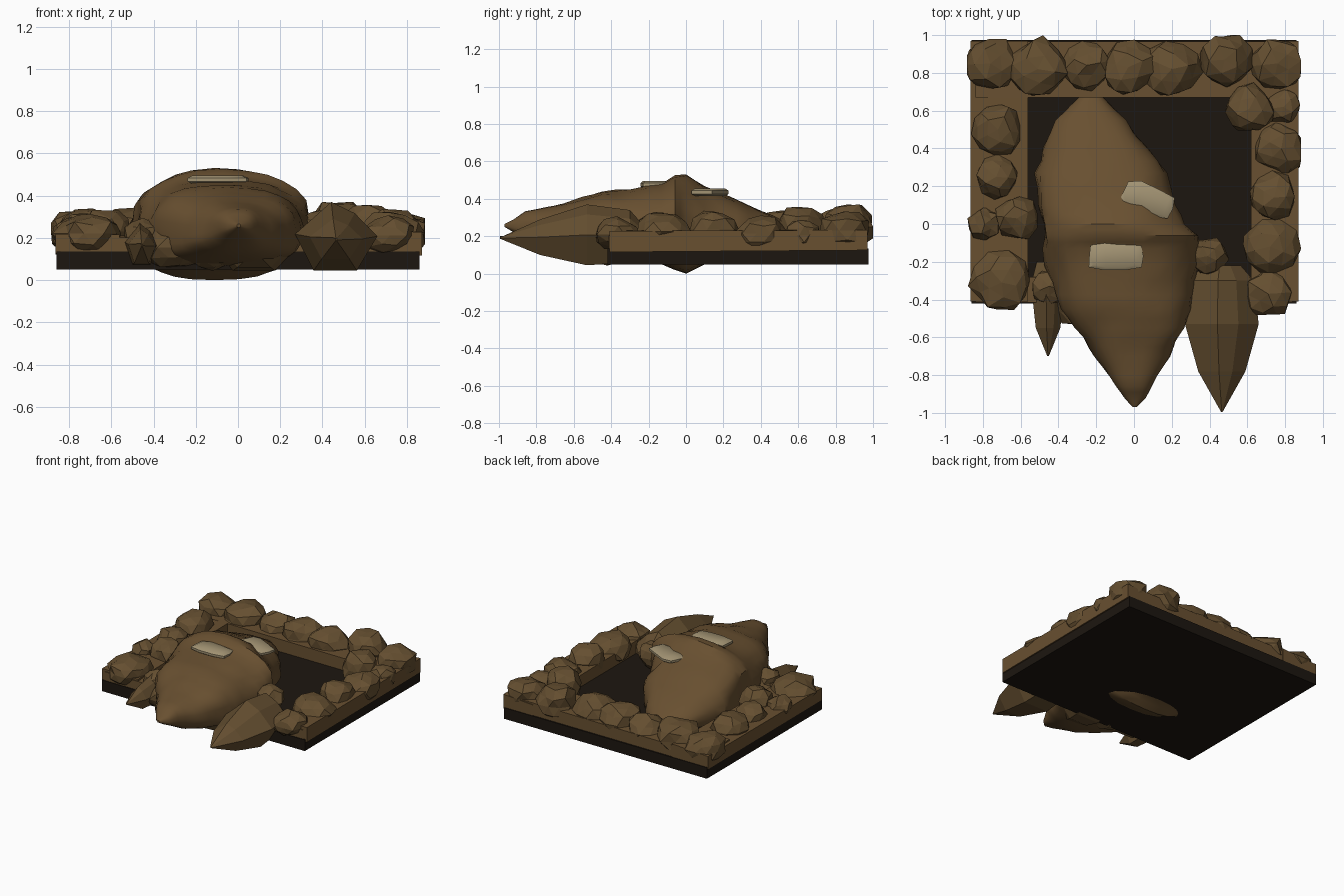
import bpy, bmesh, math, random
from mathutils import Vector, noise

if "Cube" in bpy.data.objects:
    bpy.data.objects.remove(bpy.data.objects["Cube"])

random.seed(4)


def material(name, rgb):
    m = bpy.data.materials.new(name)
    m.diffuse_color = (*rgb, 1)
    m.use_nodes = True
    m.node_tree.nodes["Principled BSDF"].inputs["Base Color"].default_value = m.diffuse_color
    return m


DARK = material("dark_soil", (0.012, 0.008, 0.005))
BROWN = material("brown_earth", (0.14, 0.08, 0.03))
ROCK = material("brown_rock", (0.13, 0.078, 0.03))
PALE = material("pale_stone", (0.36, 0.29, 0.17))


def make(name, bm, mat):
    bmesh.ops.recalc_face_normals(bm, faces=bm.faces[:])
    me = bpy.data.meshes.new(name)
    bm.to_mesh(me)
    bm.free()
    ob = bpy.data.objects.new(name, me)
    bpy.context.collection.objects.link(ob)
    me.materials.append(mat)
    return ob


def smooth(ob, deg):
    bpy.ops.object.select_all(action='DESELECT')
    ob.select_set(True)
    bpy.context.view_layer.objects.active = ob
    bpy.ops.object.shade_smooth_by_angle(angle=math.radians(deg))


def box(name, x0, x1, y0, y1, z0, z1, mat, wobble=0.0):
    bm = bmesh.new()
    bmesh.ops.create_cube(bm, size=1)
    for v in bm.verts:
        w = random.uniform(-wobble, wobble)
        v.co = ((x0 + x1) / 2 + v.co.x * (x1 - x0),
                (y0 + y1) / 2 + v.co.y * (y1 - y0),
                (z0 + z1) / 2 + v.co.z * (z1 - z0) + w)
    return make(name, bm, mat)


def loft(name, rings, mat):
    bm = bmesh.new()
    vr = [[bm.verts.new(p) for p in r] for r in rings]
    n = len(vr[0])
    for a, b in zip(vr, vr[1:]):
        for i in range(n):
            j = (i + 1) % n
            bm.faces.new((a[i], a[j], b[j], b[i]))
    bm.faces.new(vr[0])
    bm.faces.new(vr[-1])
    return make(name, bm, mat)


def rock(name, x, y, r, top, low=0.12):
    bm = bmesh.new()
    bmesh.ops.create_icosphere(bm, subdivisions=2, radius=1)
    spin = random.uniform(0, 6.28)
    for v in bm.verts:
        d = v.co * random.uniform(0.84, 1.1)
        c, s = math.cos(spin), math.sin(spin)
        px = x + r * (d.x * c - d.y * s)
        py = y + r * (d.x * s + d.y * c)
        pz = (top + low) / 2 + d.z * (top - low) / 2
        v.co = (max(-0.885, min(0.885, px)), min(1.0, py), pz)
    return make(name, bm, mat=ROCK)


# dark base slab and raised earth rim
box("base_slab", -0.86, 0.86, -0.42, 0.975, 0.05, 0.135, DARK)
box("rim_left", -0.865, -0.56, -0.41, 0.97, 0.12, 0.225, BROWN, 0.012)
box("rim_right", 0.62, 0.87, -0.41, 0.97, 0.12, 0.225, BROWN, 0.012)
box("rim_front", -0.84, 0.84, -0.415, -0.28, 0.12, 0.21, BROWN, 0.01)
box("rim_back", -0.84, 0.84, 0.67, 0.965, 0.12, 0.225, BROWN, 0.01)

# rocks along the rim: x, y, radius, top
rocks = [(-.76, .85, .15, .33), (-.51, .82, .165, .36), (-.25, .84, .13, .33),
         (-.03, .83, .15, .36), (.2, .82, .155, .35), (.48, .87, .145, .38),
         (.76, .85, .145, .34), (-.72, .5, .135, .35), (-.73, .25, .115, .32),
         (-.62, .03, .12, .34), (-.79, .0, .09, .3), (-.7, -.31, .165, .32),
         (.61, .61, .135, .37), (.78, .4, .14, .31), (.74, .14, .13, .35),
         (.72, -.12, .155, .33), (.39, -.17, .105, .34), (.71, -.37, .13, .3),
         (-.45, -.33, .1, .29), (.79, .62, .1, .29)]
for i, (x, y, r, t) in enumerate(rocks):
    rock(f"rim_rock_{i + 1}", x, y, r, t)

# earth heap lofted along y: y, left, right, bottom, top
heap = [(.67, -.29, -.16, .10, .20), (.55, -.41, -.05, .08, .27),
        (.4, -.47, .08, .07, .34), (.27, -.53, .17, .06, .40),
        (.1, -.51, .21, .05, .47), (.0, -.49, .27, .0, .53),
        (-.06, -.49, .35, .02, .525), (-.13, -.49, .34, .05, .48),
        (-.3, -.44, .31, .06, .455), (-.45, -.40, .30, .07, .44),
        (-.55, -.32, .27, .08, .41), (-.65, -.24, .21, .10, .375),
        (-.75, -.17, .16, .13, .355), (-.86, -.10, .10, .19, .335),
        (-.92, -.05, .06, .22, .29), (-.97, -.005, .012, .25, .265)]


def signed_pow(v, e):
    return math.copysign(abs(v) ** e, v)


rings, N = [], 28
for a, b in zip(heap, heap[1:] + heap[-1:]):
    for t in ((0, .5) if a is not b else (0,)):
        y, l, r, z0, z1 = (p + (q - p) * t for p, q in zip(a, b))
        mid = z0 + (z1 - z0) * 0.4
        ring = []
        for k in range(N):
            ang = 2 * math.pi * k / N
            c, s = signed_pow(math.cos(ang), .8), signed_pow(math.sin(ang), .8)
            p = Vector(((l + r) / 2 + c * (r - l) / 2, y,
                        mid + s * ((z1 - mid) if s > 0 else (mid - z0))))
            d = noise.noise(p * 7) * 0.035 * min(1, (r - l) * 2)
            p.x += c * d
            if s > 0:
                p.z += s * d * 0.4
            ring.append(p)
        rings.append(ring)
smooth(loft("earth_heap", rings, BROWN), 35)


# pale flat stones on the heap
def flat_stone(name, x, y, z, rx, ry, h, turn):
    rs = []
    for dz, k in ((-h, .8), (-h * .4, 1), (h * .4, 1), (h, .8)):
        ring = []
        for i in range(10):
            a = 2 * math.pi * i / 10
            w = k * (1 + 0.1 * math.sin(i * 2.3))
            px = rx * w * signed_pow(math.cos(a), .75)
            py = ry * w * signed_pow(math.sin(a), .75)
            ring.append((x + px * math.cos(turn) - py * math.sin(turn),
                         y + px * math.sin(turn) + py * math.cos(turn), z + dz))
        rs.append(ring)
    smooth(loft(name, rs, PALE), 40)


flat_stone("flat_stone_front", -.10, -.17, .475, .15, .08, .021, 0)
flat_stone("flat_stone_back", .07, .13, .435, .145, .08, .021, -.35)


# pointed boulders at the front edge: sections are y, width, bottom, top
def spike(name, x, sections):
    rs = []
    for y, w, z0, z1 in sections:
        m = (z0 + z1) / 2 + 0.01
        rs.append([(x - w, y, m), (x - w * .55, y, z0), (x + w * .5, y, z0),
                   (x + w, y, m - .01), (x + w * .45, y, z1 - (z1 - m) * .35),
                   (x - w * .12, y, z1)])
    loft(name, rs, ROCK)


spike("pointed_boulder_right", .465, [
    (-.22, .1, .10, .25), (-.3, .17, .06, .34), (-.53, .195, .045, .37),
    (-.78, .125, .10, .29), (-.995, .004, .187, .193)])
spike("pointed_boulder_left", -.455, [
    (-.2, .06, .1, .2), (-.32, .09, .07, .28), (-.55, .065, .08, .24),
    (-.7, .004, .16, .166)])
spike("pointed_boulder_middle", .08, [
    (-.25, .1, .08, .2), (-.42, .19, .045, .25), (-.52, .15, .06, .22),
    (-.66, .01, .13, .14)])
rock("front_rock_left", -.3, -.4, .15, .26, .05)
rock("front_rock_middle", -.12, -.42, .14, .22, .05)
